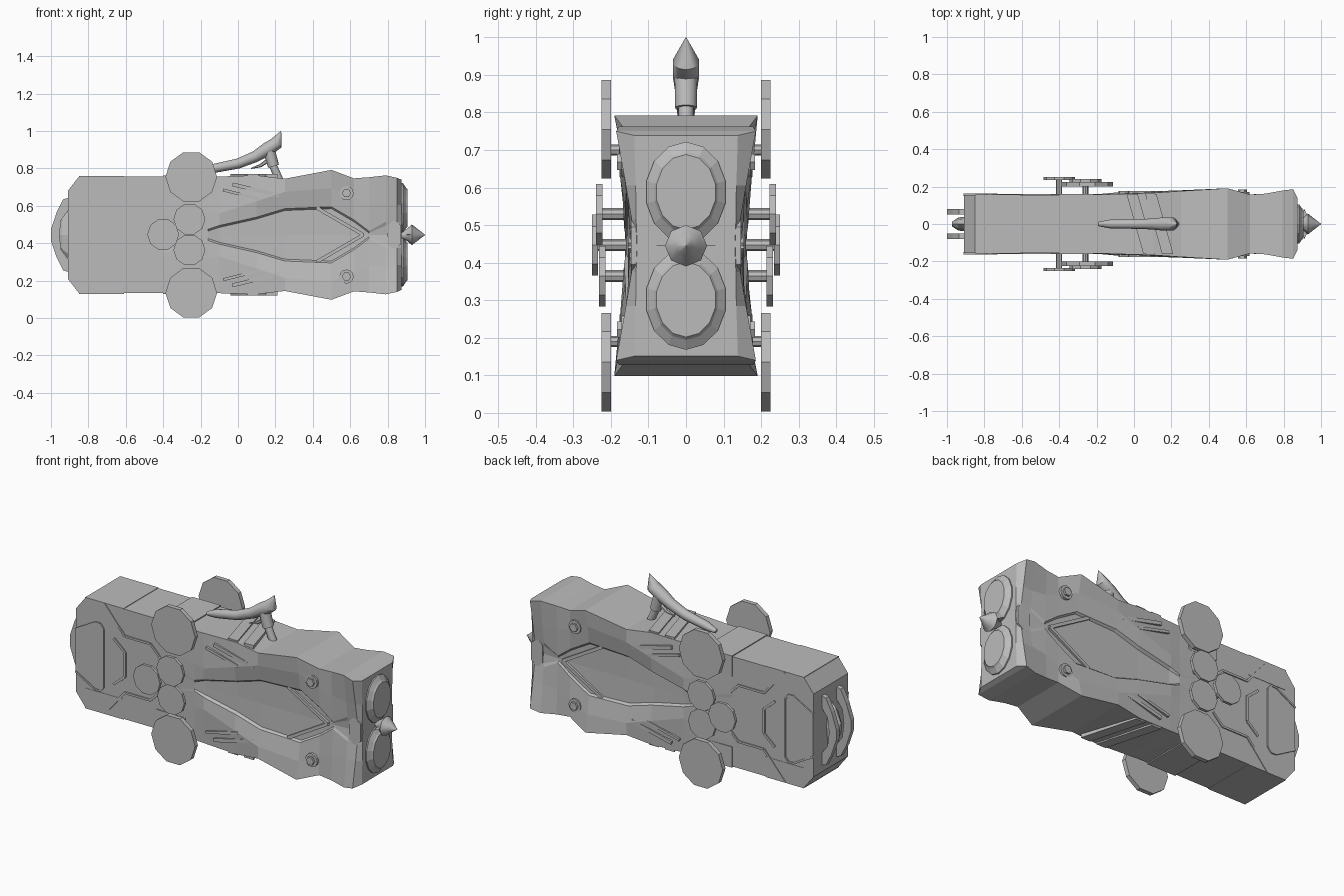
import bpy, bmesh, math

if "Cube" in bpy.data.objects:
    bpy.data.objects.remove(bpy.data.objects["Cube"])

ZC = 0.445  # height of the long axis; top and bottom mirror about it
grey = bpy.data.materials.new("grey metal")
grey.diffuse_color = (0.5, 0.5, 0.5, 1)
grey.use_nodes = True
grey.node_tree.nodes["Principled BSDF"].inputs["Base Color"].default_value = grey.diffuse_color


def build(name, verts, faces, my=False, mz=False, smooth=False):
    """Mesh from (x, y, h) points, h measured from the axis, with optional mirrored copies."""
    bm = bmesh.new()
    for sy in ((1, -1) if my else (1,)):
        for sz in ((1, -1) if mz else (1,)):
            vs = [bm.verts.new((x, y * sy, ZC + h * sz)) for x, y, h in verts]
            for f in faces:
                bm.faces.new([vs[i] for i in f])
    bmesh.ops.remove_doubles(bm, verts=bm.verts, dist=1e-5)
    bmesh.ops.recalc_face_normals(bm, faces=bm.faces)
    me = bpy.data.meshes.new(name)
    bm.to_mesh(me)
    bm.free()
    ob = bpy.data.objects.new(name, me)
    bpy.context.collection.objects.link(ob)
    me.materials.append(grey)
    if smooth:
        bpy.ops.object.select_all(action='DESELECT')
        ob.select_set(True)
        bpy.context.view_layer.objects.active = ob
        bpy.ops.object.shade_smooth_by_angle(angle=math.radians(40))
    return ob


def loft(name, rings, my=False, mz=False, smooth=False):
    """Closed skin over rings with equal point counts."""
    n = len(rings[0])
    faces = [list(range(n)), list(range((len(rings) - 1) * n, len(rings) * n))]
    for r in range(len(rings) - 1):
        for i in range(n):
            j = (i + 1) % n
            faces.append([r * n + i, r * n + j, (r + 1) * n + j, (r + 1) * n + i])
    return build(name, [p for r in rings for p in r], faces, my, mz, smooth)


def plate(name, pts, y0, y1, mz=False):
    """Side plate: (x, h) outline from depth y0 to y1, on both sides."""
    return loft(name, [[(x, y, h) for x, h in pts] for y in (y0, y1)], True, mz)


def disc(name, x, z, r, y0, y1, n=10, mz=False):
    pts = [(x + r * math.cos(a), z - ZC + r * math.sin(a))
           for a in (2 * math.pi * i / n for i in range(n))]
    return plate(name, pts, y0, y1, mz)


def ribbon(name, pts, w, y0, y1):
    """Raised strip following an (x, h) line."""
    for k, ((xa, ha), (xb, hb)) in enumerate(zip(pts, pts[1:])):
        d = math.hypot(xb - xa, hb - ha)
        nx, nh = -(hb - ha) / d * w / 2, (xb - xa) / d * w / 2
        plate(f"{name}_{k}", [(xa - nx, ha - nh), (xb - nx, hb - nh),
                              (xb + nx, hb + nh), (xa + nx, ha + nh)], y0, y1, True)


def turned(name, rings, n, h=0.0, mz=False, smooth=False):
    """Elliptic part along x from (x, half width, half height)."""
    return loft(name, [[(x, a * math.sin(2 * math.pi * i / n), h + b * math.cos(2 * math.pi * i / n))
                        for i in range(n)] for x, a, b in rings], False, mz, smooth)


def tube(name, path, n=10):
    """Round bar in the middle plane through (x, z, radius)."""
    rings = []
    for k, (x, z, r) in enumerate(path):
        p, q = path[max(k - 1, 0)], path[min(k + 1, len(path) - 1)]
        d = math.hypot(q[0] - p[0], q[1] - p[1])
        nx, nz = -(q[1] - p[1]) / d, (q[0] - p[0]) / d
        ring = []
        for i in range(n):
            a = 2 * math.pi * i / n
            ring.append((x + nx * r * math.cos(a), r * math.sin(a), z - ZC + nz * r * math.cos(a)))
        rings.append(ring)
    return loft(name, rings, smooth=True)


# Main body: per station x, (h, y) from the axis outwards, stepped where the arms rise
stations = [
    (-0.91, [(0, .155), (.12, .155), (.14, .155), (.19, .155), (.235, .155)]),
    (-0.85, [(0, .155), (.12, .155), (.14, .155), (.22, .155), (.312, .155)]),
    (-0.40, [(0, .155), (.08, .155), (.10, .155), (.20, .155), (.312, .155)]),
    (-0.16, [(0, .160), (.02, .160), (.03, .162), (.13, .162), (.310, .158)]),
    (-0.10, [(0, .150), (.04, .150), (.05, .165), (.115, .168), (.312, .160)]),
    (0.10, [(0, .145), (.085, .146), (.095, .162), (.18, .175), (.318, .166)]),
    (0.25, [(0, .143), (.13, .146), (.14, .160), (.23, .180), (.300, .176)]),
    (0.50, [(0, .141), (.14, .145), (.15, .155), (.25, .172), (.347, .191)]),
    (0.62, [(0, .140), (.07, .142), (.08, .152), (.20, .158), (.302, .157)]),
    (0.70, [(0, .140), (.01, .141), (.02, .150), (.17, .156), (.308, .162)]),
    (0.79, [(0, .137), (.05, .143), (.07, .146), (.16, .158), (.318, .178)]),
    (0.85, [(0, .135), (.05, .141), (.07, .145), (.16, .160), (.305, .186)]),
    (0.875, [(0, .130), (.05, .132), (.07, .133), (.16, .134), (.294, .138)]),
]
rings = []
for x, s in stations:
    up = [(x, y, h) for h, y in s]
    low = [(x, y, -h) for h, y in s[:0:-1]]
    right = low + up
    rings.append(right + [(x, -y, h) for _, y, h in reversed(right)])
loft("body", rings)

# Collar and seams across top and bottom
for nm, x0, x1, h, y in (("collar", -.40, -.22, .317, .16), ("rear_band", -.85, -.61, .315, .157)):
    loft(nm, [[(x0, -y, .2), (x0, y, .2), (x1, y, .2), (x1, -y, .2)],
              [(x0, -y, h), (x0, y, h), (x1, y, h), (x1, -y, h)]], mz=True)

# Slanted slats on top and bottom
for i, x in enumerate((-0.04, 0.06)):
    loft(f"slat_{i}", [[(x, .16, h), (x + .06, .16, h), (x + .15, -.16, h), (x + .09, -.16, h)]
                       for h in (.28, .325)], mz=True)
ribbon("side_rib", [(-.03, .27), (.22, .21)], .02, .15, .177)
ribbon("side_rib_low", [(-.08, .24), (.12, .19)], .015, .15, .177)

# Raised plates and step lines on the rear sides
plate("rear_badge", [(-.91, -.12), (-.91, .12), (-.785, .19), (-.755, .19), (-.735, .165),
                     (-.735, -.165), (-.755, -.19), (-.785, -.19)], .14, .158)
ribbon("badge_rim", [(-.91, .12), (-.785, .19), (-.755, .19), (-.735, .165), (-.735, 0)], .01, .15, .162)
ribbon("outer_step", [(-.73, .31), (-.60, .16), (-.44, .16), (-.38, .10)], .012, .15, .161)
ribbon("inner_step", [(-.67, .13), (-.60, .07), (-.60, 0)], .014, .15, .161)

# Leaf panel edge and front chevron on the sides
ribbon("leaf_edge", [(.42, .145), (.67, .0)], .018, .135, .155)
plate("front_chevron", [(.80, .05), (.83, .08), (.872, .05), (.872, -.05), (.83, -.08), (.80, -.05)],
      .12, .146)

# Bolts
disc("bolt_washer", .58, .668, .038, .14, .172, 12, True)
disc("bolt_head", .58, .668, .024, .15, .184, 6, True)

# Side discs and their axles
disc("large_disc", -.25, .755, .138, .20, .225, 10, True)
disc("large_axle", -.26, .70, .015, .14, .21, 8, True)
for nm, x, z, y0, y1 in (("upper", -.26, .529, .223, .24), ("lower", -.26, .364, .215, .232),
                         ("rear", -.40, .447, .234, .25)):
    disc(nm + "_disc", x, z, .085, y0, y1)
    disc(nm + "_axle", x, z, .016, .14, y0 + .005, 8)

# Twin oval outlets and spike at the front end
turned("outlet", [(.86, .108, .134), (.882, .108, .134), (.898, .086, .108), (.906, .08, .10)],
       14, .143, True)
turned("front_spike", [(.87, .02, .02), (.90, .03, .03), (.93, .056, .055), (.965, .028, .028),
                       (1.0, .001, .001)], 8, smooth=True)
turned("spike_fin", [(.895, .02, .003), (.91, .08, .004), (.94, .02, .003)], 4)

# Twin crescents and stud at the rear end
crescent = [(-.90, .20), (-.935, .19), (-.97, .12), (-1.0, .03), (-1.0, -.03), (-.97, -.12),
            (-.935, -.19), (-.90, -.20), (-.90, -.14), (-.945, -.08), (-.955, 0), (-.945, .08), (-.90, .14)]
plate("rear_crescent", crescent, .052, .08)
turned("rear_stud", [(-.90, .04, .15), (-.94, .035, .11), (-.973, .012, .03)], 8)

# Handle with post and trigger
tube("handle", [(-.19, .785, .012), (-.13, .80, .024), (0, .826, .027), (.09, .862, .03),
                (.16, .905, .037), (.205, .935, .036), (.23, 1.0, .001)])
tube("handle_post", [(.165, .90, .032), (.19, .812, .03)])
tube("post_foot", [(.185, .82, .021), (.225, .73, .021)])
tube("trigger", [(.07, .80, .003), (.12, .815, .009), (.17, .85, .012)], 6)
